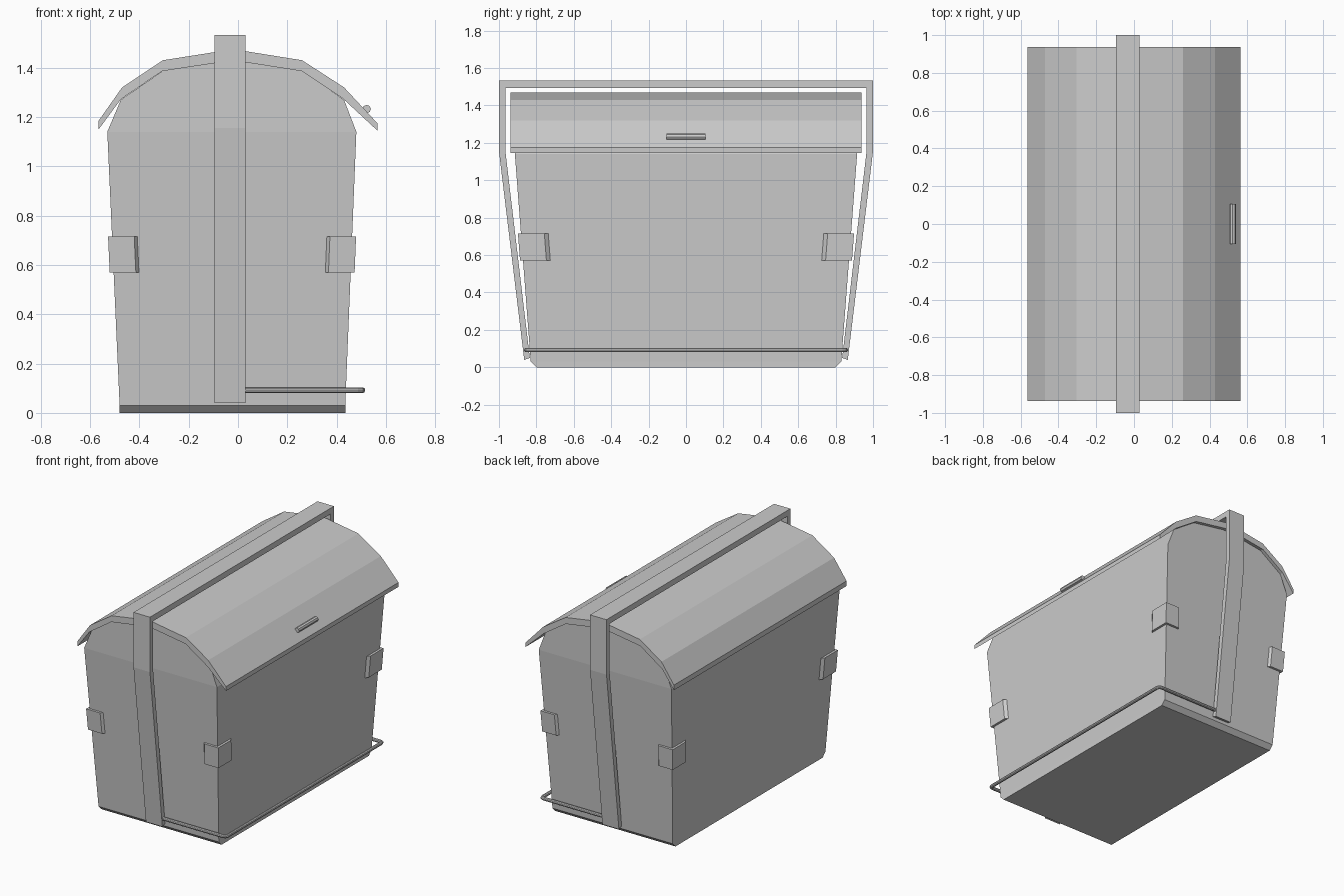
import bpy, bmesh, math
from mathutils import Vector

if "Cube" in bpy.data.objects:
    bpy.data.objects.remove(bpy.data.objects["Cube"])


def make(name, verts, faces):
    me = bpy.data.meshes.new(name)
    me.from_pydata(verts, [], faces)
    bm = bmesh.new()
    bm.from_mesh(me)
    bmesh.ops.recalc_face_normals(bm, faces=bm.faces)
    bm.to_mesh(me)
    bm.free()
    ob = bpy.data.objects.new(name, me)
    bpy.context.collection.objects.link(ob)
    return ob


def loft(name, rings):
    """Skin equal-length rings of points and cap both ends."""
    n = len(rings[0])
    verts = [p for r in rings for p in r]
    faces = [(k * n + i, k * n + (i + 1) % n, (k + 1) * n + (i + 1) % n, (k + 1) * n + i)
             for k in range(len(rings) - 1) for i in range(n)]
    faces += [tuple(range(n)), tuple(range(len(verts) - n, len(verts)))]
    return make(name, verts, faces)


def tube(name, pts, r, sides):
    """Sweep a round section along a flat (constant z) path with mitred corners."""
    pts = [Vector(p) for p in pts]
    rings = []
    for i, p in enumerate(pts):
        a = (p - pts[i - 1]).normalized() if i else (pts[1] - p).normalized()
        b = (pts[i + 1] - p).normalized() if i < len(pts) - 1 else a
        t = (a + b).normalized()
        side = t.cross(Vector((0, 0, 1))) / max(t.dot(a), 0.5)
        rings.append([p + side * r * math.cos(w) + Vector((0, 0, r * math.sin(w)))
                      for w in (2 * math.pi * j / sides for j in range(sides))])
    return loft(name, rings)


# Tapered container with an arched top; each profile point is x, z, half depth
profile = [(-.48, 0, .80), (.435, 0, .80), (.435, .03, .83), (.48, 1.14, .915),
           (.43, 1.27, .915), (.26, 1.387, .915), (.01, 1.425, .915), (-.05, 1.425, .915),
           (-.305, 1.387, .915), (-.475, 1.27, .915), (-.53, 1.14, .915), (-.48, .03, .83)]
n = len(profile)
bverts = [(x, s * y, z) for s in (-1, 1) for x, z, y in profile]
bfaces = [(i, (i + 1) % n, (i + 1) % n + n, i + n) for i in range(n)]
for o in (0, n):
    bfaces += [tuple(o + i for i in f) for f in
               ((0, 1, 2, 11), (11, 2, 3, 10), (3, 4, 5, 6, 7, 8, 9, 10))]
make("container_body", bverts, bfaces)

# Faceted barrel lid with overhanging lips
outer = [(-.565, 1.185), (-.47, 1.32), (-.305, 1.43), (-.05, 1.47),
         (.01, 1.47), (.26, 1.43), (.43, 1.32), (.565, 1.175)]
inner = [(-.565, 1.15), (-.475, 1.272), (-.308, 1.386), (-.05, 1.425),
         (.01, 1.425), (.258, 1.386), (.425, 1.275), (.565, 1.145)]
m = len(outer)
lv = [(x, y, z) for y in (-.938, .938) for x, z in outer + inner]
lf = []
for i in range(m - 1):
    a, b, c, d = i, i + 1, m + i + 1, m + i
    lf += [(a, b, c, d), tuple(v + 2 * m for v in (a, b, c, d)),
           (a, b, b + 2 * m, a + 2 * m), (d, c, c + 2 * m, d + 2 * m)]
for a, d in ((0, m), (m - 1, 2 * m - 1)):
    lf.append((a, d, d + 2 * m, a + 2 * m))
make("lid", lv, lf)

# Lifting strap over the top and down both ends; pairs are outer / inner y, z
half = [((.865, .04), (.835, .05)), ((1.0, 1.155), (.965, 1.15)), ((1.0, 1.533), (.965, 1.493))]
path = [((-o[0], o[1]), (-i[0], i[1])) for o, i in half] + half[::-1]
loft("lifting_strap", [[(-.095, *o), (.03, *o), (.03, *i), (-.095, *i)] for o, i in path])

# Foot bar around the +x side
Y, X, z, c = .854, .504, .092, .02
tube("foot_bar", [(.0, -Y, z), (X - c, -Y, z), (X - c * .3, -Y + c * .3, z), (X, -Y + c, z),
                  (X, Y - c, z), (X - c * .3, Y - c * .3, z), (X - c, Y, z), (.0, Y, z)], .012, 10)

# Lid handle
tube("lid_handle", [(.522, -.105, 1.232), (.522, .105, 1.232)], .017, 8)


# Corner plates wrapped around the four tapered corners
def body_at(z, sx):
    t = (z - .03) / 1.11
    x = .435 + .045 * t if sx > 0 else .48 + .05 * t
    return x, .83 + .085 * t


for sx in (-1, 1):
    for sy in (-1, 1):
        rings = []
        for z in (.57, .715):
            x, y = body_at(z, sx)
            g = .016
            sec = [(x + g, y + g), (x + g, y - .125), (x - .003, y - .15), (x - .003, y - .003),
                   (x - .105, y - .003), (x - .09, y + g)]
            rings.append([(sx * px, sy * py, z) for px, py in sec])
        loft("corner_plate", rings)
